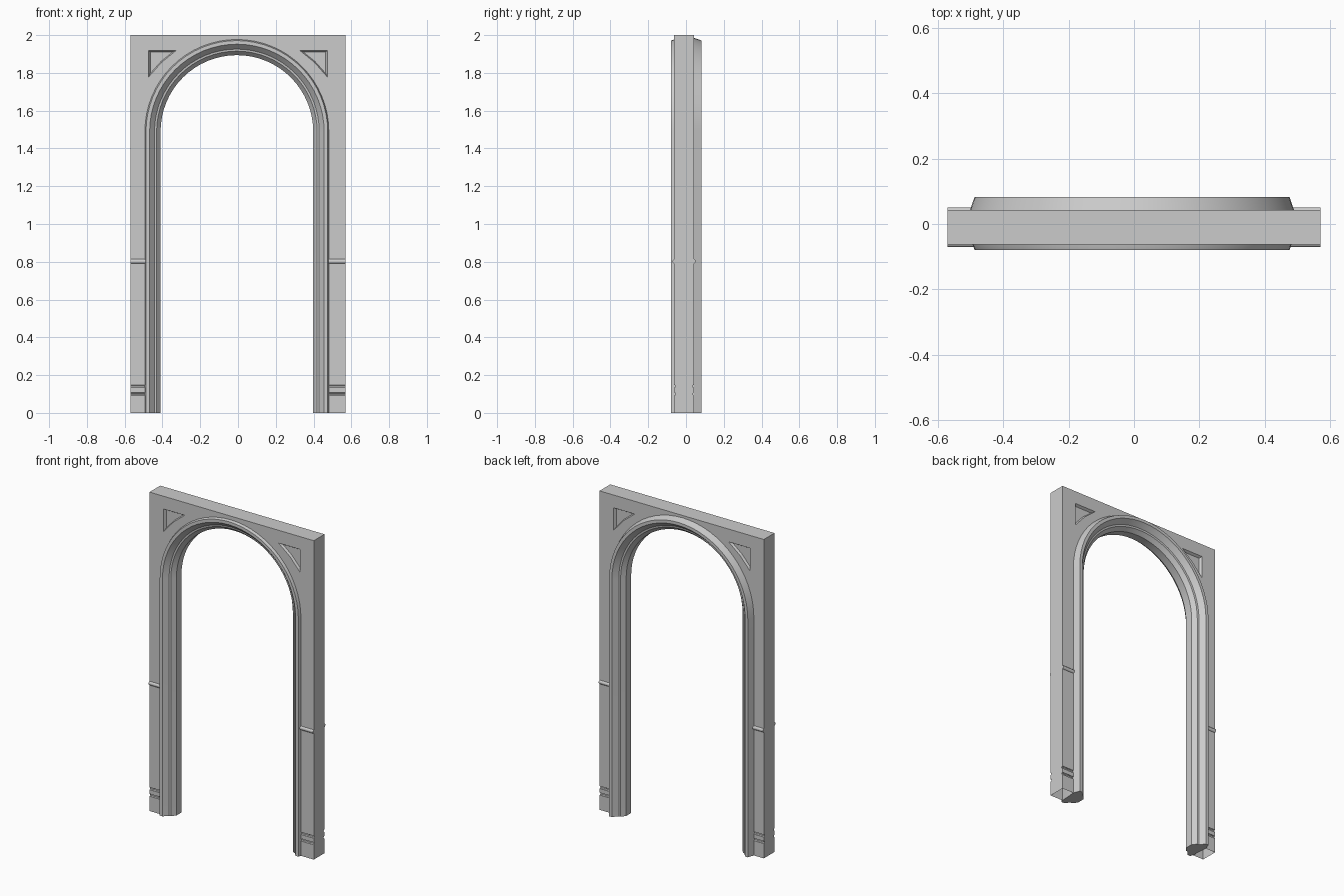
import bpy, bmesh
from math import sin, cos, pi, radians

cube = bpy.data.objects.get("Cube")
if cube:
    bpy.data.objects.remove(cube, do_unlink=True)

FRONT, BACK = -0.063, 0.043      # wall faces
HALF, TOP = 0.57, 2.0            # wall outline
CX, SPRING = -0.006, 1.49        # arch centre
SEGMENTS = 32

stone = bpy.data.materials.new("grey_stone")
stone.use_nodes = True
grey = (0.6, 0.6, 0.6, 1)
stone.diffuse_color = grey
stone.node_tree.nodes["Principled BSDF"].inputs["Base Color"].default_value = grey


def loft(bm, loops):
    """Bridge equal closed loops and cap both ends."""
    rings = [[bm.verts.new(p) for p in loop] for loop in loops]
    n = len(rings[0])
    for a, b in zip(rings, rings[1:]):
        for i in range(n):
            j = (i + 1) % n
            bm.faces.new((a[i], a[j], b[j], b[i]))
    bm.faces.new(rings[0])
    bm.faces.new(rings[-1])


def make(name, bm):
    bmesh.ops.recalc_face_normals(bm, faces=bm.faces)
    mesh = bpy.data.meshes.new(name)
    bm.to_mesh(mesh)
    bm.free()
    mesh.materials.append(stone)
    obj = bpy.data.objects.new(name, mesh)
    bpy.context.collection.objects.link(obj)
    return obj


def activate(obj):
    bpy.ops.object.select_all(action="DESELECT")
    obj.select_set(True)
    bpy.context.view_layer.objects.active = obj


def arch_path(r):
    """Points up one leg, over the arch and down the other leg."""
    arc = [(CX - r * cos(pi * i / SEGMENTS), SPRING + r * sin(pi * i / SEGMENTS))
           for i in range(SEGMENTS + 1)]
    return [(CX - r, 0)] + arc + [(CX + r, 0)]


def rod(bm, side, y, z, radius, inner, outer):
    """Eight sided horizontal rod across one leg."""
    ring = [(y + radius * cos(pi * (k + 0.5) / 4), z + radius * sin(pi * (k + 0.5) / 4))
            for k in range(8)]
    loft(bm, [[(side * x, a, b) for a, b in ring] for x in (inner, outer)])


# Wall slab with the arched opening
outline = arch_path(0.46) + [(HALF, 0), (HALF, TOP), (-HALF, TOP), (-HALF, 0)]
bm = bmesh.new()
loft(bm, [[(x, y, z) for x, z in outline] for y in (FRONT, BACK)])
wall = make("arch_wall", bm)

# Cutters: corner triangle recesses and base grooves on both faces
bm = bmesh.new()
corner = [(0.473, 1.92), (0.325, 1.92), (0.403, 1.857), (0.473, 1.778)]
mx, mz = 0.428, 1.874
for side in (-1, 1):
    for y, out in ((FRONT, -1), (BACK, 1)):
        loft(bm, [[(side * (mx + (x - mx) * s), y + out * d, mz + (z - mz) * s)
                   for x, z in corner] for d, s in ((0.008, 1.1), (-0.015, 0.8))])
        for z in (0.10, 0.141):
            rod(bm, side, y, z, 0.008, 0.475, 0.6)
cutter = make("recess_cutter", bm)
cutter.hide_render = True

cut = wall.modifiers.new("recesses", "BOOLEAN")
cut.operation = "DIFFERENCE"
cut.solver = "EXACT"
cut.object = cutter
activate(wall)
bpy.ops.object.modifier_apply(modifier=cut.name)
bpy.data.objects.remove(cutter, do_unlink=True)

# The wall is hollow underneath
bm = bmesh.new()
bm.from_mesh(wall.data)
floor = [f for f in bm.faces if all(v.co.z < 0.001 for v in f.verts)]
bmesh.ops.delete(bm, geom=floor, context="FACES_ONLY")
bm.to_mesh(wall.data)
bm.free()

# Stepped moulding swept around the opening
profile = [(0.488, -0.06), (0.481, -0.08), (0.462, -0.08), (0.436, -0.052),
           (0.425, -0.05), (0.404, -0.025), (0.404, 0.025), (0.425, 0.05),
           (0.436, 0.052), (0.462, 0.083), (0.481, 0.083), (0.495, 0.043)]
paths = [arch_path(r) for r, _ in profile]
bm = bmesh.new()
loft(bm, [[(path[i][0], y, path[i][1]) for path, (_, y) in zip(paths, profile)]
          for i in range(SEGMENTS + 3)])
moulding = make("arch_moulding", bm)
activate(moulding)
bpy.ops.object.shade_smooth_by_angle(angle=radians(20))

# Rounded rails across the legs
for side, label in ((-1, "right"), (1, "left")):
    bm = bmesh.new()
    for y in (FRONT + 0.004, BACK - 0.004):
        rod(bm, side, y, 0.802, 0.013, 0.475, HALF)
    rail = make(label + "_leg_rails", bm)
    activate(rail)
    bpy.ops.object.shade_smooth_by_angle(angle=radians(50))
